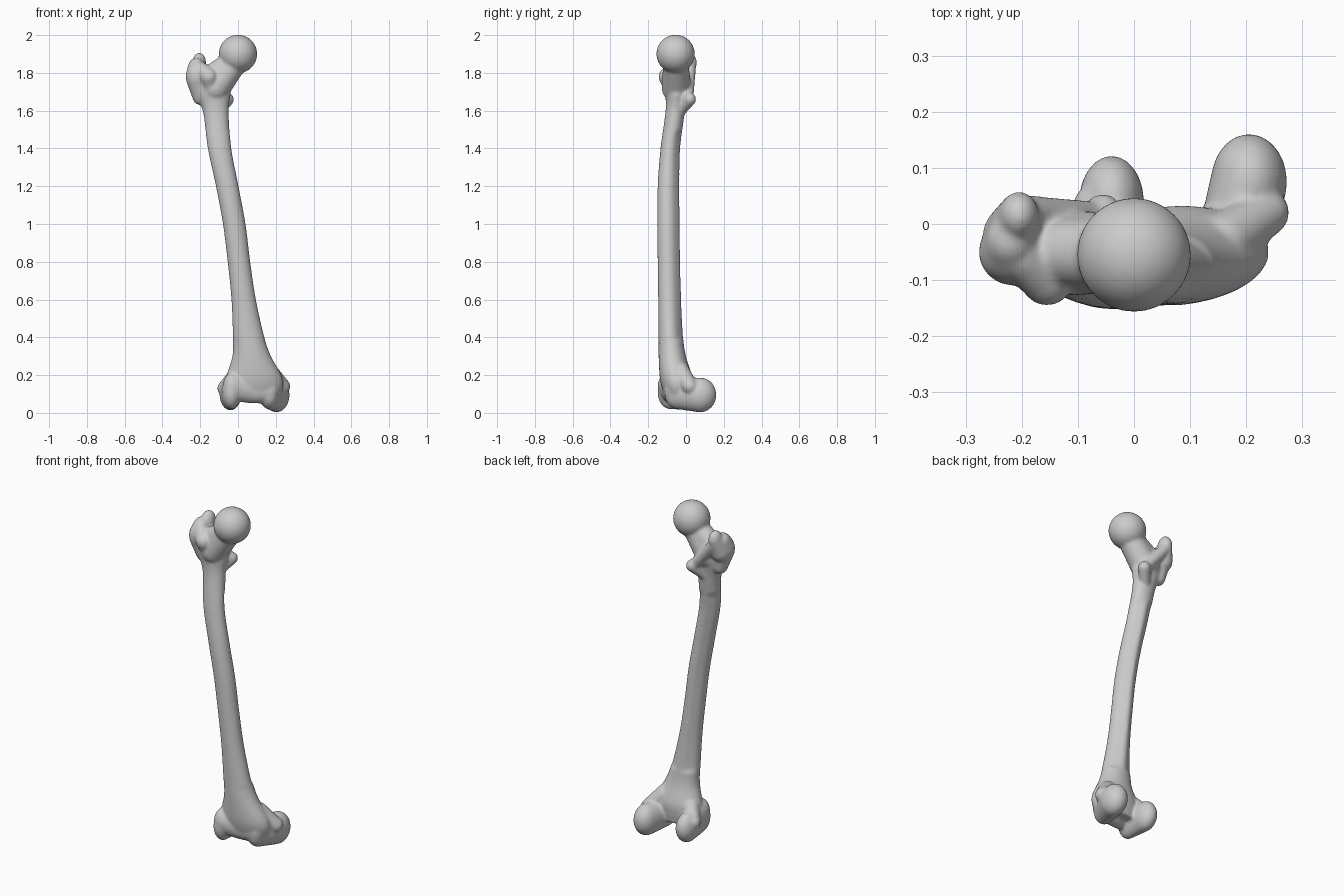
import bpy, bmesh
from math import sin, cos, pi
from mathutils import Vector, Matrix

if "Cube" in bpy.data.objects:
    bpy.data.objects.remove(bpy.data.objects["Cube"], do_unlink=True)

bone = bmesh.new()


def hull(*blobs):
    """Add the convex skin around ellipsoids given as (centre, radii)."""
    part = bmesh.new()
    for centre, radii in blobs:
        size = radii if isinstance(radii, tuple) else (radii,) * 3
        place = Matrix.Translation(centre) @ Matrix.Diagonal((*size, 1))
        bmesh.ops.create_uvsphere(part, u_segments=28, v_segments=18, radius=1, matrix=place)
    if len(blobs) > 1:
        bmesh.ops.delete(part, geom=part.faces[:] + part.edges[:], context='EDGES_FACES')
        bmesh.ops.convex_hull(part, input=part.verts[:])
        loose = [v for v in part.verts if not v.link_faces]
        bmesh.ops.delete(part, geom=loose, context='VERTS')
    bmesh.ops.recalc_face_normals(part, faces=part.faces[:])
    mesh = bpy.data.meshes.new("part")
    part.to_mesh(mesh)
    part.free()
    bone.from_mesh(mesh)
    bpy.data.meshes.remove(mesh)


def spline(keys, steps=6):
    """Smooth curve through all key rows."""
    rows = [Vector(k) for k in keys]
    rows = [rows[0]] + rows + [rows[-1]]
    out = []
    for a, b, c, d in zip(rows, rows[1:], rows[2:], rows[3:]):
        for i in range(steps):
            t = i / steps
            out.append(0.5 * (2 * b + (c - a) * t + (2 * a - 5 * b + 4 * c - d) * t * t
                              + (3 * b - a - 3 * c + d) * t ** 3))
    return out + [rows[-1]]


def shaft(keys, sides=36):
    """Loft of oval sections (x min, x max, y min, y max, z) with a back ridge."""
    rings = []
    for x0, x1, y0, y1, z in spline(keys):
        ridge = 0.012 if 0.4 < z < 1.5 else 0
        ring = []
        for i in range(sides):
            a = 2 * pi * i / sides
            back = max(0, sin(a)) ** 12
            y = (y0 + y1 - ridge) / 2 + sin(a) * (y1 - y0 - ridge) / 2 + ridge * back
            ring.append(bone.verts.new(((x0 + x1) / 2 + cos(a) * (x1 - x0) / 2, y, z)))
        rings.append(ring)
    for low, high in zip(rings, rings[1:]):
        for i in range(sides):
            j = (i + 1) % sides
            bone.faces.new((low[i], low[j], high[j], high[i]))
    bone.faces.new(rings[0][::-1])
    bone.faces.new(rings[-1])


# Shaft, flaring at both ends
shaft([
    (-0.05, 0.22, -0.11, 0.02, 0.08),
    (-0.07, 0.24, -0.13, 0.03, 0.14),
    (-0.06, 0.23, -0.14, 0.03, 0.20),
    (-0.03, 0.175, -0.145, 0.00, 0.30),
    (-0.027, 0.14, -0.145, -0.015, 0.40),
    (-0.035, 0.095, -0.147, -0.025, 0.60),
    (-0.055, 0.065, -0.15, -0.03, 0.80),
    (-0.08, 0.04, -0.152, -0.033, 1.00),
    (-0.117, 0.003, -0.15, -0.035, 1.20),
    (-0.16, -0.035, -0.135, -0.03, 1.40),
    (-0.187, -0.05, -0.108, -0.005, 1.60),
    (-0.235, -0.04, -0.11, 0.01, 1.70),
    (-0.25, -0.08, -0.11, 0.01, 1.77),
])

# Ball head and neck
hull(((0, -0.055, 1.9), 0.102))
hull(((-0.01, -0.055, 1.865), 0.066), ((-0.12, -0.05, 1.72), 0.078),
     ((-0.13, -0.05, 1.79), 0.06))

# Large outer knob, with its raised back crest and front tubercle
hull(((-0.215, -0.05, 1.78), (0.062, 0.06, 0.08)), ((-0.2, -0.04, 1.67), 0.04),
     ((-0.22, -0.03, 1.83), (0.045, 0.05, 0.05)))
hull(((-0.205, 0.015, 1.855), (0.036, 0.043, 0.052)), ((-0.215, -0.02, 1.77), 0.055))
hull(((-0.155, -0.1, 1.78), 0.046), ((-0.2, -0.06, 1.82), 0.04), ((-0.14, -0.06, 1.70), 0.045))

# Small inner knob and the ridge joining it to the large one
hull(((-0.055, 0.02, 1.66), 0.034), ((-0.1, -0.03, 1.6), 0.03), ((-0.1, -0.02, 1.7), 0.03))
hull(((-0.195, 0.02, 1.82), 0.032), ((-0.07, 0.01, 1.67), 0.03))

# Outer and inner knee condyles
hull(((-0.035, -0.085, 0.11), (0.05, 0.066, 0.09)),
     ((-0.04, 0.04, 0.1), (0.058, 0.082, 0.087)))
hull(((0.165, -0.045, 0.1), (0.055, 0.068, 0.08)),
     ((0.205, 0.075, 0.095), (0.068, 0.086, 0.092)))

# Side bumps above the condyles
hull(((-0.07, 0.03, 0.13), 0.04), ((0.0, -0.04, 0.2), 0.05))
hull(((0.235, 0.02, 0.14), 0.042), ((0.16, -0.03, 0.22), 0.05))

# Grooved front saddle between the condyles
hull(((-0.03, -0.095, 0.14), (0.05, 0.055, 0.075)), ((0.07, -0.075, 0.12), (0.05, 0.05, 0.07)))
hull(((0.07, -0.075, 0.12), (0.05, 0.05, 0.07)), ((0.17, -0.06, 0.12), (0.05, 0.055, 0.07)))

bmesh.ops.recalc_face_normals(bone, faces=bone.faces[:])
mesh = bpy.data.meshes.new("thigh_bone")
bone.to_mesh(mesh)
bone.free()
thigh_bone = bpy.data.objects.new("thigh_bone", mesh)
bpy.context.collection.objects.link(thigh_bone)

# Bone grey
grey = bpy.data.materials.new("bone_grey")
grey.use_nodes = True
colour = (0.6, 0.6, 0.6, 1)
grey.diffuse_color = colour
grey.node_tree.nodes["Principled BSDF"].inputs["Base Color"].default_value = colour
mesh.materials.append(grey)

# Fuse all parts into one skin and soften the joins
fuse = thigh_bone.modifiers.new("fuse", 'REMESH')
fuse.mode = 'VOXEL'
fuse.voxel_size = 0.007
fuse.use_smooth_shade = True
soften = thigh_bone.modifiers.new("soften", 'SMOOTH')
soften.factor = 0.5
soften.iterations = 10
